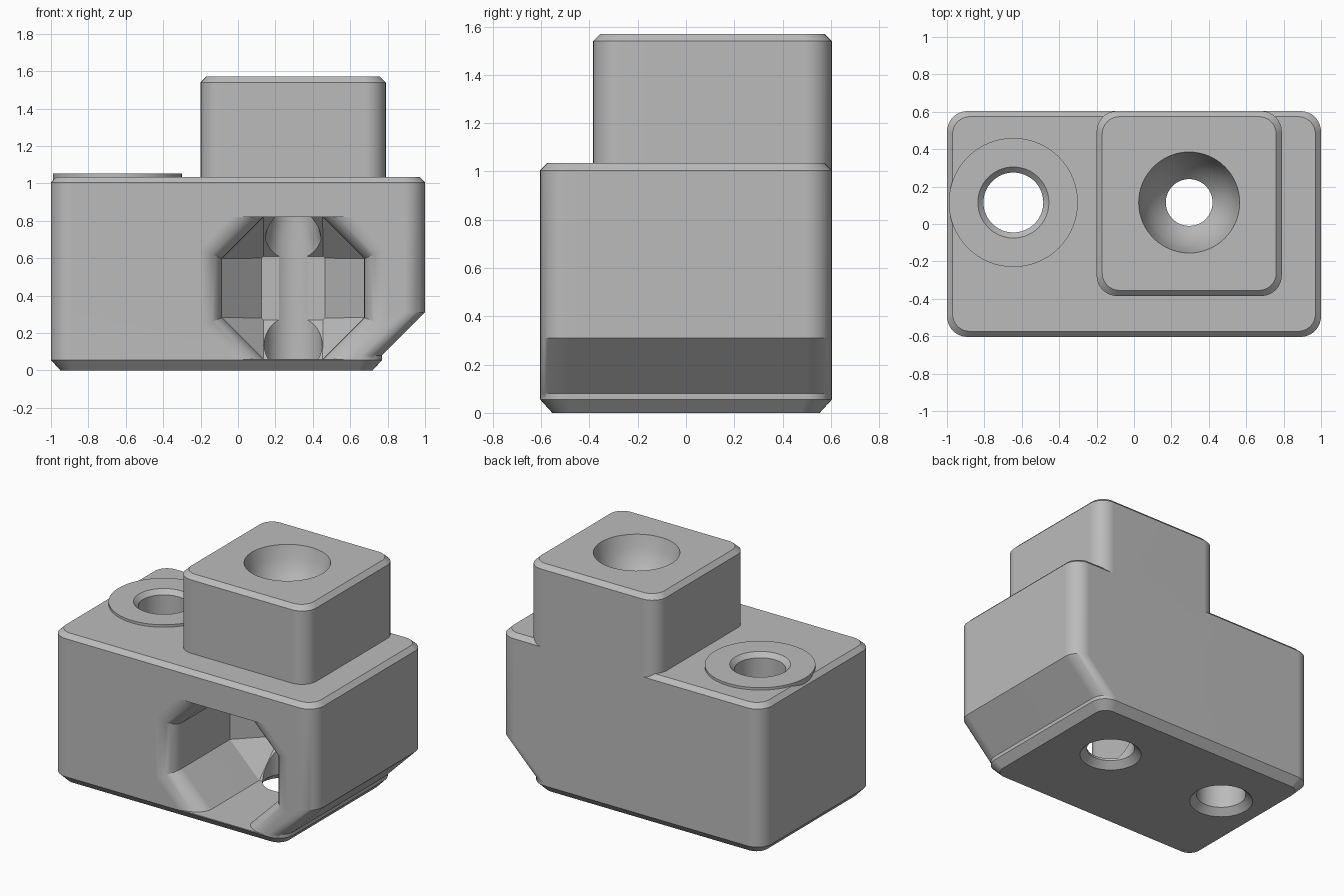
import bpy, bmesh, math

old = bpy.data.objects.get("Cube")
if old:
    bpy.data.objects.remove(old, do_unlink=True)

grey = bpy.data.materials.new("plain_grey")
grey.use_nodes = True
grey.diffuse_color = (0.5, 0.5, 0.5, 1)
grey.node_tree.nodes["Principled BSDF"].inputs["Base Color"].default_value = (0.5, 0.5, 0.5, 1)


def loft(name, rings):
    """Closed solid through rings that all have the same point count."""
    bm = bmesh.new()
    loops = [[bm.verts.new(p) for p in ring] for ring in rings]
    n = len(loops[0])
    for a, b in zip(loops, loops[1:]):
        for i in range(n):
            j = (i + 1) % n
            bm.faces.new((a[i], a[j], b[j], b[i]))
    bm.faces.new(loops[0][::-1])
    bm.faces.new(loops[-1])
    bmesh.ops.recalc_face_normals(bm, faces=bm.faces)
    mesh = bpy.data.meshes.new(name)
    bm.to_mesh(mesh)
    bm.free()
    mesh.materials.append(grey)
    obj = bpy.data.objects.new(name, mesh)
    bpy.context.collection.objects.link(obj)
    return obj


def rounded_rect(x0, x1, y0, y1, z, inset=0.0, r=0.11, steps=8):
    x0, x1, y0, y1, r = x0 + inset, x1 - inset, y0 + inset, y1 - inset, r - inset * 0.6
    centres = [(x1 - r, y1 - r), (x0 + r, y1 - r), (x0 + r, y0 + r), (x1 - r, y0 + r)]
    pts = []
    for k, (cx, cy) in enumerate(centres):
        for s in range(steps + 1):
            a = math.pi / 2 * (k + s / steps)
            pts.append((cx + r * math.cos(a), cy + r * math.sin(a), z))
    return pts


def lathe(name, x, y, profile, sides=64):
    """Solid of revolution about a vertical axis from (radius, z) pairs."""
    turn = [math.tau * i / sides for i in range(sides)]
    return loft(name, [[(x + r * math.cos(a), y + r * math.sin(a), z) for a in turn]
                       for r, z in profile])


def octagon(y, hx, hz, diagonal, cx=0.295, cz=0.44):
    """Octagon facing the front, with its flats and its diagonals set apart."""
    e, f = diagonal - hx, diagonal - hz
    pts = [(hx, e), (f, hz), (-f, hz), (-hx, e), (-hx, -e), (-f, -hz), (f, -hz), (hx, -e)]
    return [(cx + u, y, cz + v) for u, v in pts]


def combine(target, tool, operation):
    mod = target.modifiers.new(operation, 'BOOLEAN')
    mod.operation = operation
    mod.solver = 'EXACT'
    mod.object = tool
    bpy.context.view_layer.objects.active = target
    bpy.ops.object.modifier_apply(modifier=mod.name)
    bpy.data.objects.remove(tool, do_unlink=True)


# Main block with a slanted lower right side
D = 0.604
block = loft("mounting_block", [
    rounded_rect(-1, 0.77, -D, D, 0, 0.05),
    rounded_rect(-1, 0.77, -D, D, 0.055),
    rounded_rect(-1, 0.77, -D, D, 0.08),
    rounded_rect(-1, 1, -D, D, 0.31),
    rounded_rect(-1, 1, -D, D, 1.005),
    rounded_rect(-1, 1, -D, D, 1.035, 0.03)])

# Square tower, flush with the back
tower = (-0.2, 0.79, -0.385, D)
combine(block, loft("tower", [
    rounded_rect(*tower, 0.9),
    rounded_rect(*tower, 1.54),
    rounded_rect(*tower, 1.57, 0.03)]), 'UNION')

# Raised washer ring around the plain hole
AX, BX, HY = -0.645, 0.295, 0.115
combine(block, lathe("washer_ring", AX, HY, [(0.345, 0.9), (0.345, 1.052)]), 'UNION')

# Plain hole, countersunk at both ends
combine(block, lathe("plain_hole", AX, HY, [
    (0.255, -0.05), (0.16, 0.045), (0.16, 1.022), (0.24, 1.102)]), 'DIFFERENCE')

# Octagonal cavity with a rounded mouth and a faceted back
H, R = 0.38, 0.12
diag = math.sqrt(2)
rings = [octagon(0.25, 0.17, 0.17, 0.33), octagon(0.035, H, H, H * diag)]
for s in range(9):
    a = math.pi / 2 * s / 8
    h = H + R * (1 - math.cos(a))
    rings.append(octagon(-D + R - R * math.sin(a), h, H, h * diag))
rings.append(octagon(-0.75, h, H, h * diag))
combine(block, loft("cavity", rings), 'DIFFERENCE')

# Stepped bore below and a funnel at the top of the tower
combine(block, lathe("funnel_bore", BX, HY, [
    (0.25, -0.05), (0.155, 0.045), (0.155, 0.7), (0.125, 0.8), (0.125, 1.3),
    (0.16, 1.335), (0.195, 1.38), (0.225, 1.43), (0.25, 1.49),
    (0.27, 1.57), (0.285, 1.65)]), 'DIFFERENCE')

# Smooth rounds with crisp edges
bpy.ops.object.select_all(action='DESELECT')
block.select_set(True)
bpy.context.view_layer.objects.active = block
bpy.ops.object.shade_smooth_by_angle(angle=math.radians(28))
weighted = block.modifiers.new("even_normals", 'WEIGHTED_NORMAL')
weighted.keep_sharp = True
